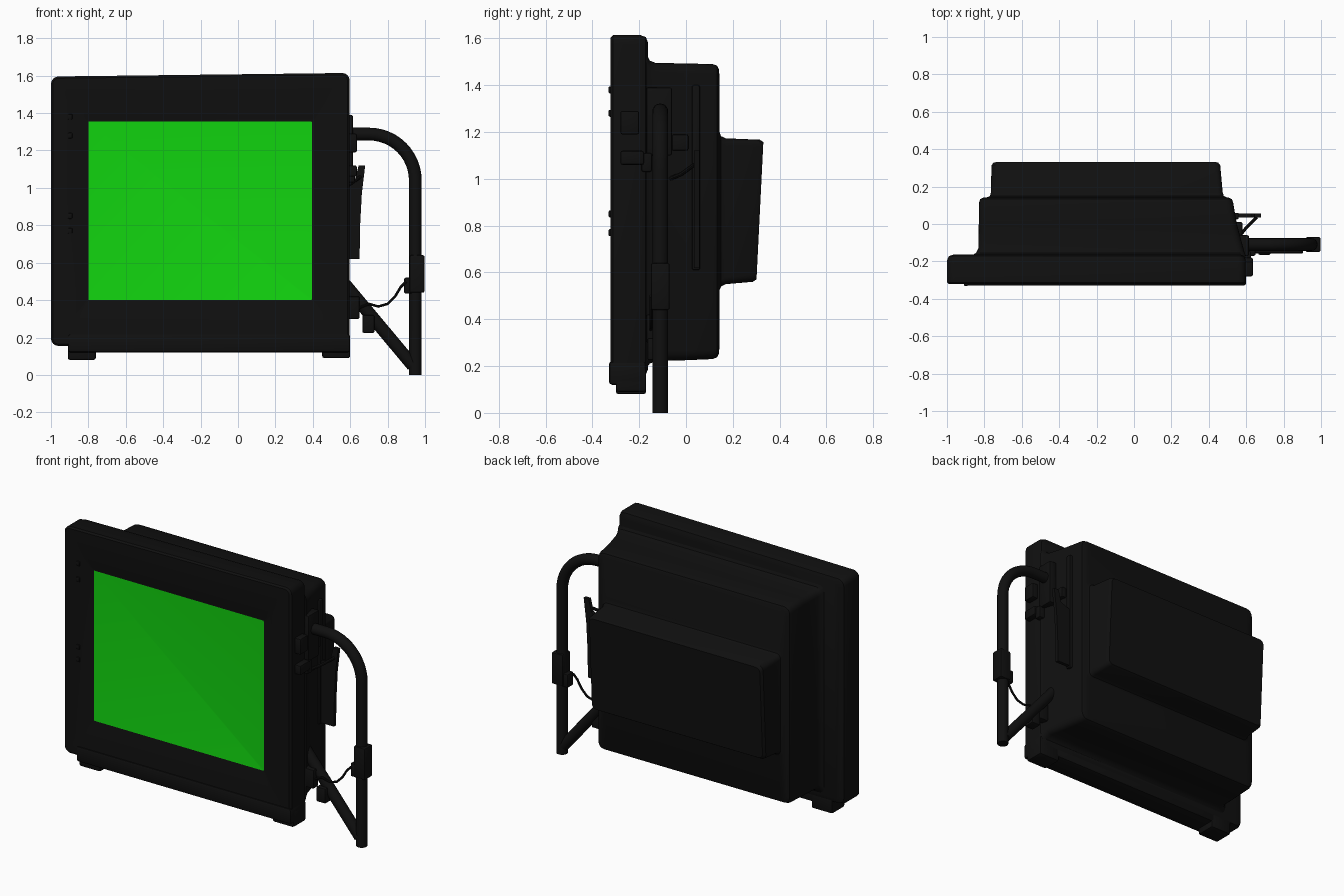
import bpy
import bmesh
import math
from mathutils import Vector

old = bpy.data.objects.get("Cube")
if old:
    bpy.data.objects.remove(old, do_unlink=True)


def make_material(name, colour):
    mat = bpy.data.materials.new(name)
    mat.use_nodes = True
    mat.diffuse_color = colour
    for node in mat.node_tree.nodes:
        if node.type == 'BSDF_PRINCIPLED':
            node.inputs["Base Color"].default_value = colour
            node.inputs["Roughness"].default_value = 0.6
    return mat


BLACK = make_material("black plastic", (0.005, 0.005, 0.005, 1))
GREEN = make_material("screen green", (0.006, 0.68, 0.005, 1))


def finish(name, bm, materials=(BLACK,), angle=35):
    bmesh.ops.recalc_face_normals(bm, faces=bm.faces[:])
    mesh = bpy.data.meshes.new(name)
    bm.to_mesh(mesh)
    bm.free()
    obj = bpy.data.objects.new(name, mesh)
    bpy.context.collection.objects.link(obj)
    for mat in materials:
        mesh.materials.append(mat)
    bpy.ops.object.select_all(action='DESELECT')
    obj.select_set(True)
    bpy.context.view_layer.objects.active = obj
    bpy.ops.object.shade_smooth_by_angle(angle=math.radians(angle))
    return obj


def rounded_outline(x0, x1, z0, z1, r, steps=4):
    centres = [(x1 - r, z1 - r), (x0 + r, z1 - r), (x0 + r, z0 + r), (x1 - r, z0 + r)]
    points = []
    for corner, (cx, cz) in enumerate(centres):
        for i in range(steps + 1):
            a = (corner + i / steps) * math.pi / 2
            points.append((cx + r * math.cos(a), cz + r * math.sin(a)))
    return points


def loft(name, rings, place, screen=False):
    """Skin rounded rectangles (y, x0, x1, z0, z1, radius) from front to back."""
    bm = bmesh.new()
    loops = [[bm.verts.new(place(x, y, z)) for x, z in rounded_outline(*rect)]
             for y, *rect in rings]
    for a, b in zip(loops, loops[1:]):
        for i in range(len(a)):
            j = (i + 1) % len(a)
            bm.faces.new((a[i], a[j], b[j], b[i]))
    front = bm.faces.new(loops[0])
    bm.faces.new(loops[-1])
    front.material_index = 1 if screen else 0
    return finish(name, bm, (BLACK, GREEN) if screen else (BLACK,))


def box(name, xs, ys, zs, bevel=0.008):
    bm = bmesh.new()
    bmesh.ops.create_cube(bm, size=1)
    for v in bm.verts:
        v.co = [(lo + hi) / 2 + c * (hi - lo) for c, (lo, hi) in zip(v.co, (xs, ys, zs))]
    bmesh.ops.bevel(bm, geom=bm.edges[:], offset=bevel, segments=2, profile=0.5, affect='EDGES')
    return finish(name, bm)


def tube(name, points, radius, sides=16):
    """Sweep a circle along a path that lies in an upright plane."""
    path = [Vector(p) for p in points]
    bm = bmesh.new()
    loops = []
    for i, p in enumerate(path):
        t = (path[min(i + 1, len(path) - 1)] - path[max(i - 1, 0)]).normalized()
        u = t.cross(Vector((0, 1, 0))).normalized()
        w = t.cross(u)
        angles = [k * math.tau / sides for k in range(sides)]
        loops.append([bm.verts.new(p + radius * (u * math.cos(a) + w * math.sin(a)))
                      for a in angles])
    for a, b in zip(loops, loops[1:]):
        for i in range(sides):
            j = (i + 1) % sides
            bm.faces.new((a[i], a[j], b[j], b[i]))
    bm.faces.new(loops[0])
    bm.faces.new(loops[-1])
    return finish(name, bm)


# Front bezel with a shallow recess around the green screen
def tilt_top(x, y, z):
    return (x, y, z + 0.012 * (x + 0.2) * (z > 1.4))


loft("bezel", [
    (-0.305, -0.8, 0.395, 0.4, 1.355, 0.005),
    (-0.307, -0.815, 0.41, 0.385, 1.37, 0.01),
    (-0.322, -0.87, 0.47, 0.3, 1.45, 0.02),
    (-0.322, -0.99, 0.585, 0.165, 1.595, 0.03),
    (-0.312, -1, 0.597, 0.155, 1.605, 0.04),
    (-0.195, -1, 0.597, 0.155, 1.605, 0.04),
    (-0.172, -0.99, 0.59, 0.163, 1.597, 0.04),
    (-0.163, -0.965, 0.57, 0.185, 1.575, 0.04),
], tilt_top, screen=True)


# Stepped rear housing with coved joints and a leaning back
def lean_back(x, y, z):
    return (x, y + (0.05 * (z - 1.165) if y > 0.25 else 0), z)


loft("rear_housing", [
    (-0.17, -0.87, 0.597, 0.19, 1.535, 0.04),
    (-0.155, -0.845, 0.592, 0.21, 1.505, 0.04),
    (-0.13, -0.832, 0.585, 0.222, 1.495, 0.04),
    (0, -0.83, 0.55, 0.225, 1.493, 0.04),
    (0.115, -0.828, 0.53, 0.23, 1.49, 0.04),
    (0.133, -0.822, 0.523, 0.238, 1.483, 0.04),
    (0.142, -0.805, 0.505, 0.255, 1.465, 0.04),
    (0.143, -0.785, 0.495, 0.525, 1.2, 0.03),
    (0.15, -0.77, 0.48, 0.54, 1.182, 0.03),
    (0.17, -0.765, 0.474, 0.55, 1.173, 0.03),
    (0.315, -0.762, 0.461, 0.56, 1.167, 0.03),
    (0.331, -0.75, 0.45, 0.57, 1.157, 0.03),
], lean_back)

# Sill and feet under the bezel
box("bottom_sill", (-0.91, 0.6), (-0.33, -0.17), (0.12, 0.22), 0.015)
for side, x, bottom in (("right", -0.91, 0.08), ("left", 0.45, 0.09)):
    box(side + "_foot", (x, x + 0.15), (-0.3, -0.17), (bottom, 0.2), 0.012)

# Tubular side handle and its diagonal brace
bend = [(0.7 + 0.248 * math.sin(a), -0.11, 1.04 + 0.248 * math.cos(a))
        for a in (i * math.pi / 24 for i in range(13))]
tube("side_handle", [(0.55, -0.11, 1.288)] + bend + [(0.948, -0.11, 0)], 0.034)
tube("handle_brace", [(0.55, -0.11, 0.51), (0.935, -0.11, 0.05)], 0.034)

# Clamp on the handle, with a cable running to the brace
box("handle_clamp", (0.918, 0.997), (-0.15, -0.07), (0.44, 0.64))
box("clamp_knob", (0.888, 0.94), (-0.14, -0.08), (0.435, 0.52))
cable = [(0.9, 0.5), (0.87, 0.47), (0.84, 0.42), (0.8, 0.38), (0.75, 0.366),
         (0.7, 0.38), (0.65, 0.36), (0.6, 0.31)]
tube("cable", [(x, -0.15, z) for x, z in cable], 0.007, 8)
box("brace_stop", (0.665, 0.73), (-0.165, -0.09), (0.225, 0.32))
box("brace_mount", (0.57, 0.65), (-0.17, -0.12), (0.3, 0.42))

# Hinge blocks on the side of the casing
box("handle_socket", (0.56, 0.615), (-0.17, -0.06), (1.1, 1.39))
box("upper_latch", (0.58, 0.635), (-0.28, -0.2), (1.19, 1.29))
box("lower_latch", (0.58, 0.635), (-0.28, -0.18), (1.06, 1.12))
box("latch_pin", (0.57, 0.625), (-0.19, -0.145), (1.03, 1.11))
box("flap_hinge", (0.53, 0.58), (-0.06, 0.01), (1.12, 1.19))

# Thin curved side flap, its mounting rail and strut
bm = bmesh.new()
outline = [(0.52, 0.62), (0.65, 0.62), (0.653, 0.8), (0.662, 0.97), (0.68, 1.12),
           (0.645, 1.12), (0.625, 1.04), (0.52, 1.0)]
face = bm.faces.new([bm.verts.new((x, 0.035, z)) for x, z in outline])
extruded = bmesh.ops.extrude_face_region(bm, geom=[face])["geom"]
bmesh.ops.translate(bm, vec=(0, 0.022, 0),
                    verts=[v for v in extruded if isinstance(v, bmesh.types.BMVert)])
finish("side_flap", bm)
box("flap_rail", (0.5, 0.56), (0.025, 0.06), (0.61, 1.4))
tube("flap_strut", [(0.56, -0.07, 1), (0.6, -0.02, 1.02), (0.655, 0.035, 1.06)], 0.009, 8)

# Small pegs on the bezel front
for z in (0.77, 0.85, 1.28, 1.38):
    box("bezel_peg", (-0.91, -0.885), (-0.331, -0.31), (z - 0.015, z + 0.015), 0.006)
